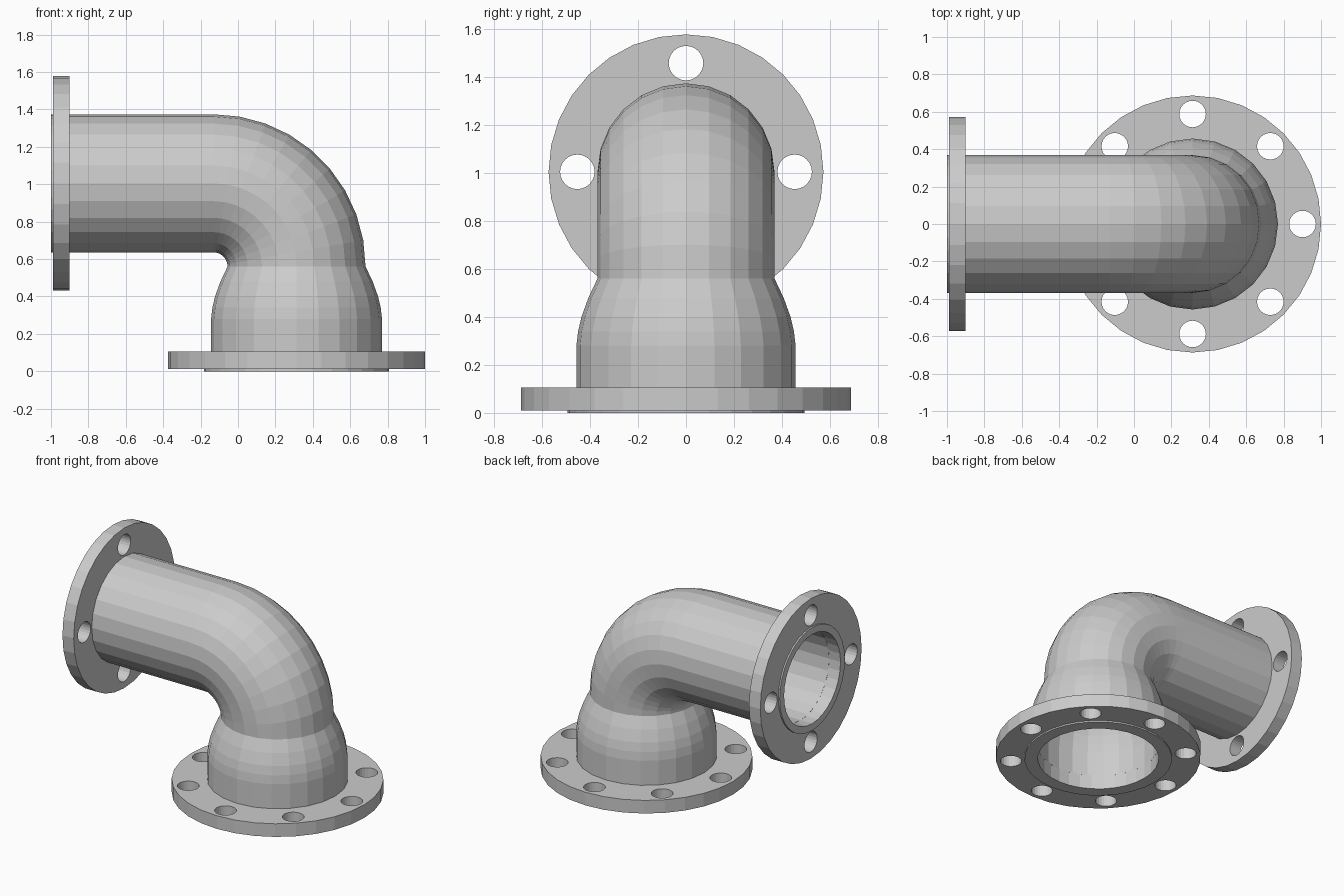
import bpy, bmesh
from math import cos, sin, pi, radians
from mathutils import Vector, Matrix

cube = bpy.data.objects.get("Cube")
if cube:
    bpy.data.objects.remove(cube, do_unlink=True)

X, Y, Z = Vector((1, 0, 0)), Vector((0, 1, 0)), Vector((0, 0, 1))

# Single grey metal
GREY = (0.6, 0.6, 0.6, 1)
metal = bpy.data.materials.new("grey_metal")
metal.use_nodes = True
metal.diffuse_color = GREY
metal.node_tree.nodes["Principled BSDF"].inputs["Base Color"].default_value = GREY


def make_object(name, bm):
    bmesh.ops.recalc_face_normals(bm, faces=bm.faces)
    mesh = bpy.data.meshes.new(name)
    bm.to_mesh(mesh)
    bm.free()
    mesh.materials.append(metal)
    obj = bpy.data.objects.new(name, mesh)
    bpy.context.collection.objects.link(obj)
    return obj


def skin_closed(name, sections, sides):
    """Join circles (centre, in-plane direction, radius) into a closed hollow body."""
    bm = bmesh.new()
    rings = []
    for centre, n, r in sections:
        angles = [2 * pi * i / sides for i in range(sides)]
        rings.append([bm.verts.new(centre + r * (n * cos(a) + Y * sin(a))) for a in angles])
    for k, low in enumerate(rings):
        high = rings[(k + 1) % len(rings)]
        for i in range(sides):
            j = (i + 1) % sides
            bm.faces.new((low[i], low[j], high[j], high[i]))
    return make_object(name, bm)


def flange(name, origin, axis, n, outer, raised, bore, thickness, holes, bolt_circle, hole_r):
    """Ring plate with a thin raised sealing face at the origin and bolt holes."""
    lip = 0.011
    profile = [(0, bore), (0, raised), (lip, raised), (lip, outer),
               (thickness, outer), (thickness, bore)]
    plate = skin_closed(name, [(origin + axis * h, n, r) for h, r in profile], 32)

    bm = bmesh.new()
    turn = axis.to_track_quat('Z', 'Y').to_matrix().to_4x4()
    for i in range(holes):
        a = 2 * pi * i / holes
        spot = origin + axis * thickness / 2 + bolt_circle * (n * cos(a) + Y * sin(a))
        bmesh.ops.create_cone(bm, cap_ends=True, segments=24, radius1=hole_r, radius2=hole_r,
                              depth=0.3, matrix=Matrix.Translation(spot) @ turn)
    cutter = make_object(name + "_hole_cutter", bm)
    cutter.hide_render = True

    mod = plate.modifiers.new("bolt_holes", 'BOOLEAN')
    mod.operation, mod.solver, mod.object = 'DIFFERENCE', 'EXACT', cutter
    bpy.context.view_layer.update()
    graph = bpy.context.evaluated_depsgraph_get()
    cut_mesh = bpy.data.meshes.new_from_object(plate.evaluated_get(graph))
    plate.modifiers.clear()
    plate.data = cut_mesh
    bpy.data.objects.remove(cutter, do_unlink=True)
    return plate


# Main dimensions
AXIS_X, AXIS_Z = 0.313, 1.005
BEND, PIPE_R, WALL = 0.445, 0.369, 0.05
pivot = Vector((AXIS_X - BEND, 0, AXIS_Z - BEND))

# Reducer: straight socket curving in to the pipe radius
reducer = [(0.10, 0.457), (0.28, 0.457), (0.34, 0.45), (0.40, 0.436), (0.48, 0.407)]
path = [(Vector((AXIS_X, 0, z)), X, r) for z, r in reducer]

# Quarter bend
for step in range(10):
    a = radians(10 * step)
    out = X * cos(a) + Z * sin(a)
    path.append((pivot + out * BEND, out, PIPE_R))

# Straight horizontal run
path.append((Vector((-0.91, 0, AXIS_Z)), Z, PIPE_R))

# Hollow body: outer skin, then the inner skin back again
inner = [(c, n, r - WALL) for c, n, r in reversed(path)]
skin_closed("elbow_pipe", path + inner, 24)

# Flanges
flange("bottom_flange", Vector((AXIS_X, 0, 0)), Z, X, outer=0.687, raised=0.495,
       bore=0.405, thickness=0.105, holes=8, bolt_circle=0.588, hole_r=0.071)
flange("side_flange", Vector((-1, 0, AXIS_Z)), X, Z, outer=0.573, raised=0.369,
       bore=0.319, thickness=0.1, holes=4, bolt_circle=0.453, hole_r=0.072)
